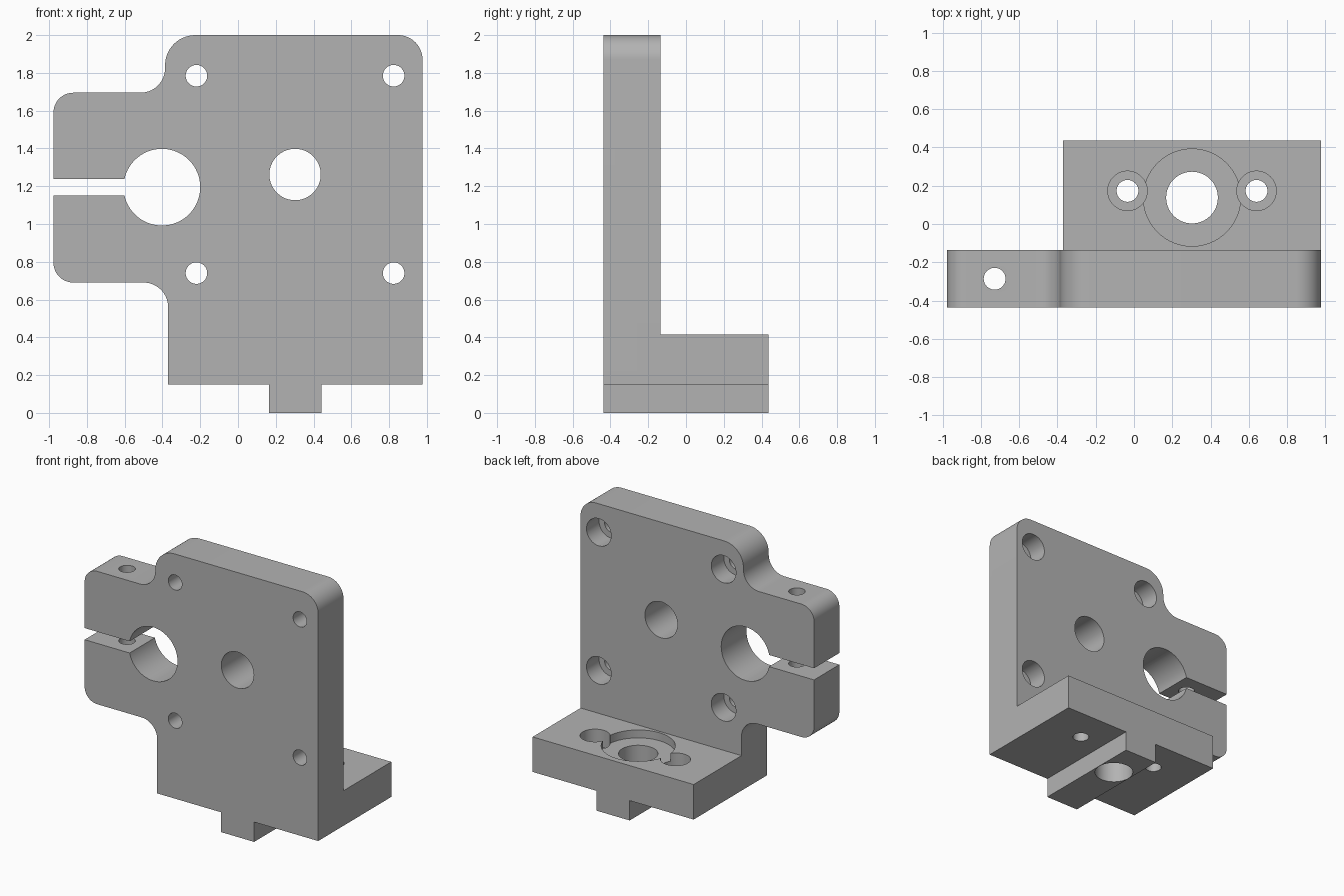
import bpy, bmesh
from math import sin, cos, pi
from mathutils import Vector, Matrix

if "Cube" in bpy.data.objects:
    bpy.data.objects.remove(bpy.data.objects["Cube"], do_unlink=True)

HALF_X, FRONT, BACK, PLATE_BACK = 0.977, -0.437, 0.437, -0.135
SIDE, FOOT_BOTTOM, FOOT_TOP = -0.37, 0.15, 0.415

metal = bpy.data.materials.new("machined grey")
metal.use_nodes = True
grey = (0.45, 0.45, 0.45, 1)
metal.diffuse_color = grey
metal.node_tree.nodes["Principled BSDF"].inputs["Base Color"].default_value = grey


def finish(name, bm):
    bmesh.ops.recalc_face_normals(bm, faces=bm.faces)
    mesh = bpy.data.meshes.new(name)
    bm.to_mesh(mesh)
    bm.free()
    mesh.materials.append(metal)
    obj = bpy.data.objects.new(name, mesh)
    bpy.context.collection.objects.link(obj)
    return obj


def box(name, x0, x1, y0, y1, z0, z1):
    bm = bmesh.new()
    bmesh.ops.create_cube(bm, size=1)
    for v in bm.verts:
        v.co = ((x0 if v.co.x < 0 else x1), (y0 if v.co.y < 0 else y1),
                (z0 if v.co.z < 0 else z1))
    return finish(name, bm)


def cylinder(name, centre, r, length, axis):
    bm = bmesh.new()
    turn = Matrix.Rotation(pi / 2, 4, "X") if axis == "y" else Matrix()
    bmesh.ops.create_cone(bm, cap_ends=True, segments=64, radius1=r, radius2=r,
                          depth=length, matrix=Matrix.Translation(centre) @ turn)
    return finish(name, bm)


def rounded(corners, steps=14):
    # Right-angled outline with a radius at each corner
    out = []
    for i, (x, z, r) in enumerate(corners):
        p = Vector((x, z))
        if r == 0:
            out.append(p)
            continue
        u = (Vector(corners[i - 1][:2]) - p).normalized()
        v = (Vector(corners[(i + 1) % len(corners)][:2]) - p).normalized()
        for k in range(steps + 1):
            t = pi / 2 * k / steps
            out.append(p + r * (u + v - v * cos(t) - u * sin(t)))
    return out


def extrude_y(name, outline, y0, y1):
    bm = bmesh.new()
    face = bm.faces.new([bm.verts.new((p.x, y0, p.y)) for p in outline])
    ext = bmesh.ops.extrude_face_region(bm, geom=[face])["geom"]
    bmesh.ops.translate(bm, vec=(0, y1 - y0, 0),
                        verts=[g for g in ext if isinstance(g, bmesh.types.BMVert)])
    return finish(name, bm)


def combine(body, tool, operation):
    tool.hide_render = True
    mod = body.modifiers.new("combine", "BOOLEAN")
    mod.operation, mod.solver, mod.object = operation, "EXACT", tool
    bpy.context.view_layer.objects.active = body
    bpy.ops.object.modifier_apply(modifier=mod.name)
    bpy.data.objects.remove(tool, do_unlink=True)


# Upright plate with clamp ear
bracket = extrude_y("motor_bracket", rounded([
    (SIDE, FOOT_BOTTOM, 0), (HALF_X, FOOT_BOTTOM, 0), (HALF_X, 2, 0.13),
    (-0.386, 2, 0.16), (-0.386, 1.695, 0.13), (-HALF_X, 1.695, 0.105),
    (-HALF_X, 0.69, 0.105), (SIDE, 0.69, 0.13)]), FRONT, PLATE_BACK)

# Foot and locating rail
combine(bracket, box("foot", SIDE, HALF_X, -0.25, BACK, FOOT_BOTTOM, FOOT_TOP), "UNION")
combine(bracket, box("rail", 0.165, 0.441, FRONT, BACK, 0, 0.25), "UNION")

cutters = []
# Clamp bore, slot and pinch bolt hole
plate_mid = (FRONT + PLATE_BACK) / 2
cutters.append(cylinder("clamp_bore", (-0.403, plate_mid, 1.195), 0.203, 0.5, "y"))
cutters.append(box("clamp_slot", -1.2, -0.45, -0.6, 0, 1.15, 1.238))
cutters.append(cylinder("pinch_bolt_hole", (-0.728, plate_mid, 1.2), 0.057, 1.4, "z"))
# Plate centre hole
cutters.append(cylinder("plate_hole", (0.302, plate_mid, 1.262), 0.136, 0.5, "y"))
# Plate screw holes, counterbored from the back
for x in (-0.22, 0.824):
    for z in (0.74, 1.785):
        cutters.append(cylinder("screw_hole", (x, plate_mid, z), 0.057, 0.5, "y"))
        cutters.append(cylinder("counterbore", (x, PLATE_BACK, z), 0.103, 0.3, "y"))
# Foot bore with shallow recess
cutters.append(cylinder("foot_bore", (0.303, 0.138, 0.2), 0.135, 0.8, "z"))
cutters.append(cylinder("foot_recess", (0.303, 0.138, FOOT_TOP), 0.254, 0.12, "z"))
# Foot screw holes, counterbored from above
for side in (-1, 1):
    x = 0.303 + side * 0.337
    cutters.append(cylinder("foot_screw", (x, 0.173, 0.3), 0.057, 0.5, "z"))
    cutters.append(cylinder("foot_counterbore", (x, 0.173, FOOT_TOP), 0.103, 0.26, "z"))

for cutter in cutters:
    combine(bracket, cutter, "DIFFERENCE")

# Smooth the bores and fillets, keep machined edges crisp
bpy.ops.object.select_all(action="DESELECT")
bracket.select_set(True)
bpy.context.view_layer.objects.active = bracket
bpy.ops.object.shade_smooth_by_angle(angle=pi / 6)
